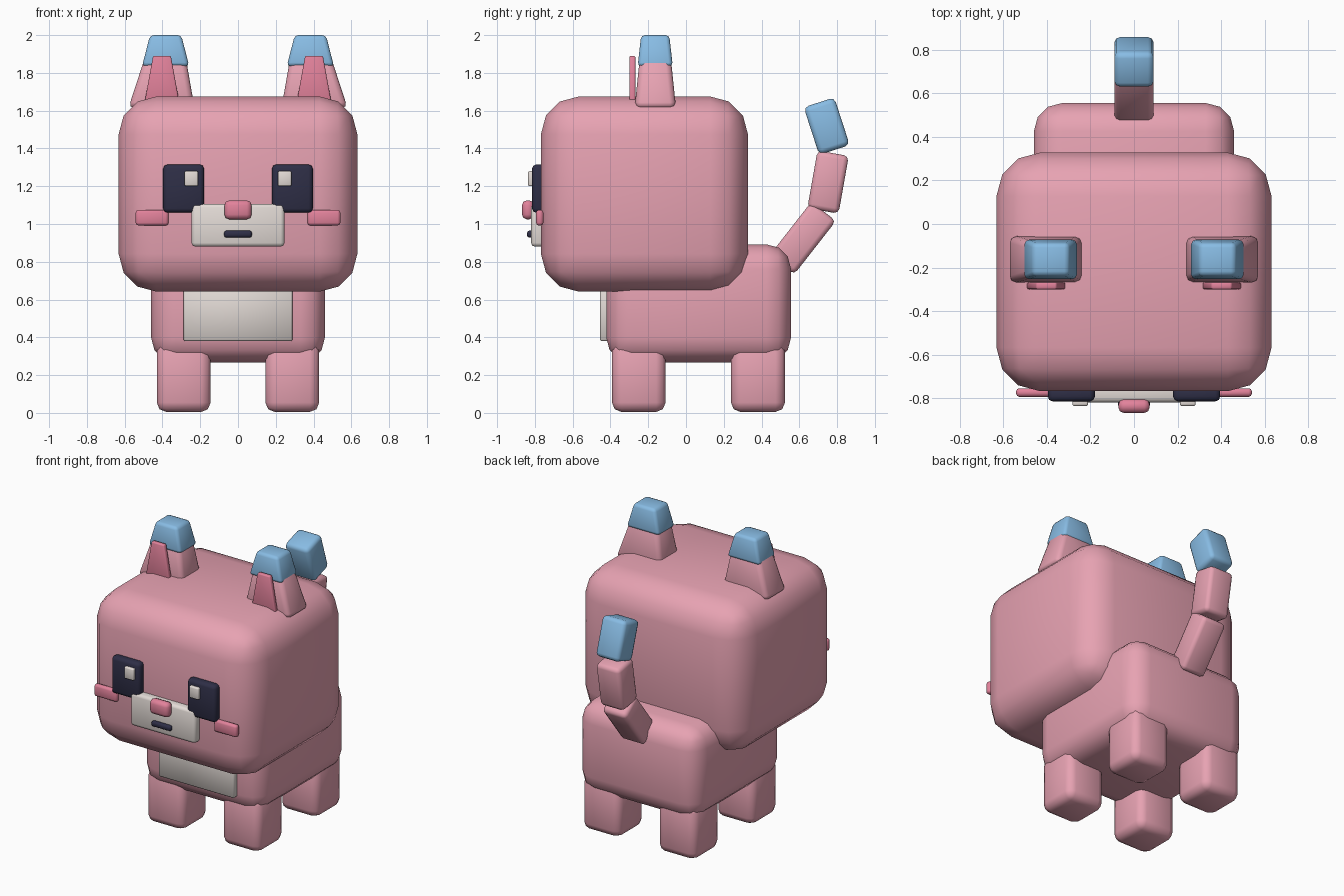
import bpy, bmesh
from math import radians
from mathutils import Vector, Matrix

cube = bpy.data.objects.get("Cube")
if cube:
    bpy.data.objects.remove(cube, do_unlink=True)


def linear(c):
    c /= 255
    return c / 12.92 if c <= 0.04045 else ((c + 0.055) / 1.055) ** 2.4


def material(name, r, g, b):
    m = bpy.data.materials.new(name)
    m.use_nodes = True
    col = (linear(r), linear(g), linear(b), 1)
    m.diffuse_color = col
    m.node_tree.nodes["Principled BSDF"].inputs["Base Color"].default_value = col
    return m


pink = material("soft pink", 232, 163, 179)
rose = material("deep rose", 226, 130, 155)
blue = material("sky blue", 136, 188, 228)
cream = material("cream", 228, 220, 215)
dark = material("dark navy", 46, 46, 70)


def block(name, mat, x, y, z, bevel, segments=2, taper=(1, 1), lean=0, tilt=0):
    """Rounded box between the given ranges; taper and lean shape its top, tilt turns it about x."""
    lo, hi = Vector((x[0], y[0], z[0])), Vector((x[1], y[1], z[1]))
    size, centre = hi - lo, (lo + hi) / 2
    bm = bmesh.new()
    bmesh.ops.create_cube(bm, size=1)
    for v in bm.verts:
        top = v.co.z > 0
        v.co *= size
        if top:
            v.co.x = v.co.x * taper[0] + lean
            v.co.y *= taper[1]
    bmesh.ops.bevel(bm, geom=bm.edges[:], offset=bevel, segments=segments,
                    profile=0.5, affect='EDGES', clamp_overlap=True)
    bmesh.ops.rotate(bm, verts=bm.verts, matrix=Matrix.Rotation(radians(tilt), 3, 'X'))
    bmesh.ops.recalc_face_normals(bm, faces=bm.faces)
    for f in bm.faces:
        f.smooth = True
    mesh = bpy.data.meshes.new(name)
    bm.to_mesh(mesh)
    bm.free()
    mesh.materials.append(mat)
    ob = bpy.data.objects.new(name, mesh)
    ob.location = centre
    bpy.context.collection.objects.link(ob)
    return ob


def pair(name, mat, x, y, z, bevel, lean=0, **kw):
    """The same block on the left (+x) and the right."""
    block("left_" + name, mat, x, y, z, bevel, lean=lean, **kw)
    block("right_" + name, mat, (-x[1], -x[0]), y, z, bevel, lean=-lean, **kw)


# Head and body
block("head", pink, (-0.632, 0.632), (-0.768, 0.328), (0.642, 1.675), 0.2, 3)
block("body", pink, (-0.46, 0.46), (-0.422, 0.556), (0.268, 0.892), 0.13, 3)
block("belly_patch", cream, (-0.288, 0.288), (-0.456, -0.38), (0.38, 0.72), 0.008, 1)

# Legs
pair("front_leg", pink, (0.145, 0.43), (-0.392, -0.108), (0.005, 0.38), 0.05)
pair("back_leg", pink, (0.145, 0.43), (0.238, 0.524), (0.005, 0.38), 0.05)

# Ears with coloured tips and inner plates
pair("ear", pink, (0.23, 0.58), (-0.272, -0.053), (1.615, 1.88), 0.03, lean=-0.02, taper=(0.62, 0.75))
pair("ear_tip", blue, (0.258, 0.508), (-0.256, -0.07), (1.835, 2.0), 0.02, taper=(0.66, 0.8))
pair("inner_ear", rose, (0.308, 0.497), (-0.3, -0.268), (1.63, 1.89), 0.008, taper=(0.5, 1))

# Face
pair("eye", dark, (0.18, 0.396), (-0.815, -0.74), (1.06, 1.315), 0.022)
pair("eye_glint", cream, (0.211, 0.283), (-0.836, -0.8), (1.2, 1.28), 0.008)
pair("cheek", rose, (0.368, 0.542), (-0.794, -0.755), (0.992, 1.075), 0.015)
block("muzzle", cream, (-0.246, 0.246), (-0.82, -0.72), (0.88, 1.107), 0.02)
block("nose", rose, (-0.072, 0.072), (-0.868, -0.805), (1.025, 1.125), 0.025)
block("mouth", dark, (-0.074, 0.074), (-0.842, -0.805), (0.928, 0.965), 0.013)


# Tail: a chain of tilted blocks
def tail(name, mat, y, z, depth, length, tilt):
    block(name, mat, (-0.09, 0.09), (y - depth / 2, y + depth / 2),
          (z - length / 2, z + length / 2), 0.026, tilt=tilt)


tail("tail_base", pink, 0.618, 0.925, 0.165, 0.36, -38)
tail("tail_middle", pink, 0.752, 1.222, 0.168, 0.31, -10)
tail("tail_tip", blue, 0.745, 1.518, 0.17, 0.265, 18)
